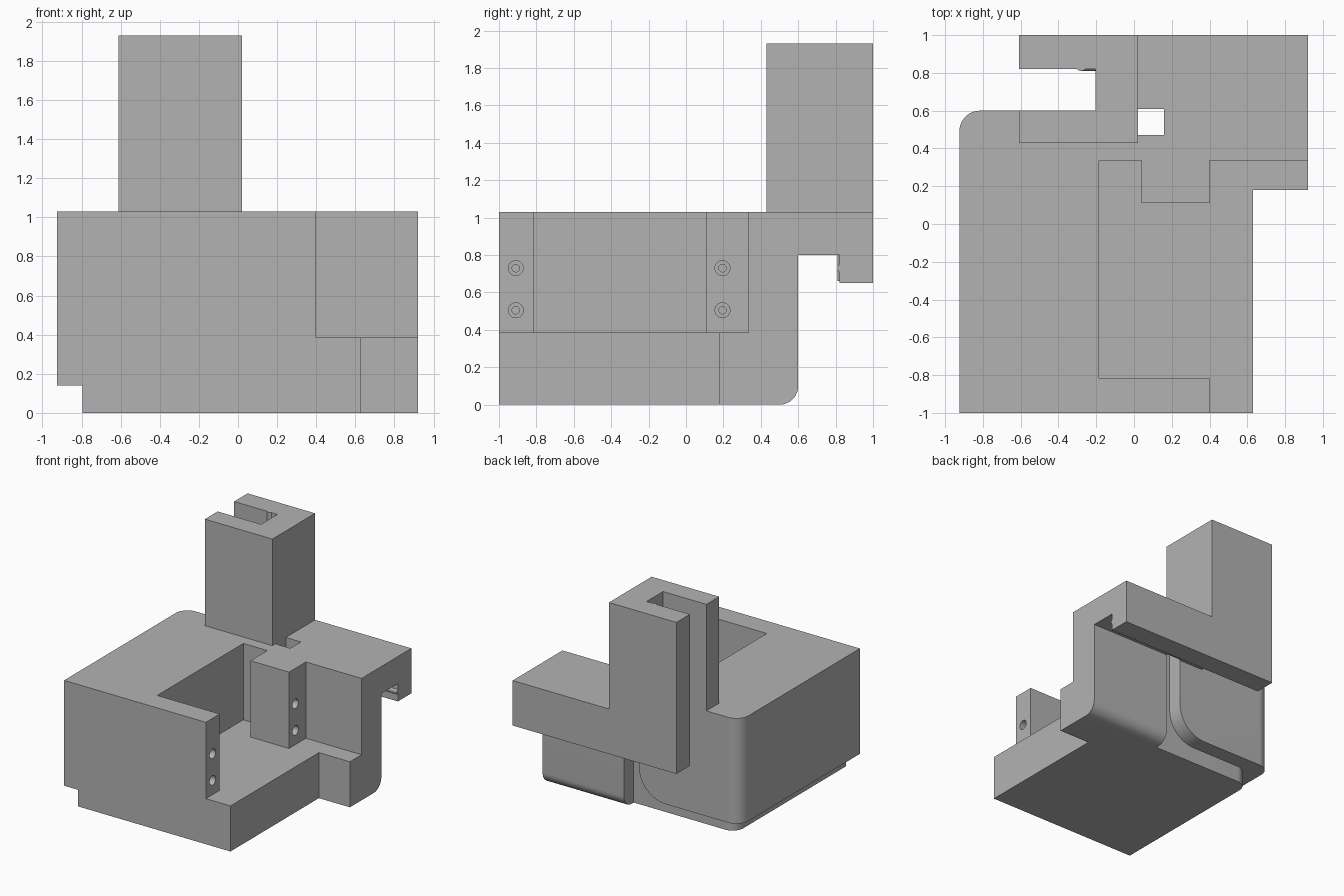
import bpy, bmesh, math
from mathutils import Vector

cube = bpy.data.objects.get("Cube")
if cube:
    bpy.data.objects.remove(cube, do_unlink=True)

grey = bpy.data.materials.new("plain grey")
grey.use_nodes = True
COLOR = (0.45, 0.45, 0.45, 1)
grey.diffuse_color = COLOR
grey.node_tree.nodes["Principled BSDF"].inputs["Base Color"].default_value = COLOR


def rounded(points, steps=12):
    """Corners are (a, b) or (a, b, radius) for a filleted right angle."""
    out = []
    for i, p in enumerate(points):
        c = Vector(p[:2])
        if len(p) == 2:
            out.append(c)
            continue
        u = (Vector(points[i - 1][:2]) - c).normalized()
        v = (Vector(points[(i + 1) % len(points)][:2]) - c).normalized()
        for k in range(steps + 1):
            t = math.pi / 2 * k / steps
            out.append(c + p[2] * (u + v - v * math.cos(t) - u * math.sin(t)))
    return out


def prism(name, axis, points, lo, hi):
    """Extrude a profile along x (y,z), y (x,z) or z (x,y)."""
    place = {"x": lambda p, h: (h, p.x, p.y),
             "y": lambda p, h: (p.x, h, p.y),
             "z": lambda p, h: (p.x, p.y, h)}[axis]
    pts = rounded(points)
    n = len(pts)
    bm = bmesh.new()
    a, b = [[bm.verts.new(place(p, h)) for p in pts] for h in (lo, hi)]
    bm.faces.new(a)
    bm.faces.new(b)
    for i in range(n):
        j = (i + 1) % n
        bm.faces.new((a[i], a[j], b[j], b[i]))
    bmesh.ops.recalc_face_normals(bm, faces=bm.faces)
    mesh = bpy.data.meshes.new(name)
    bm.to_mesh(mesh)
    bm.free()
    mesh.materials.append(grey)
    obj = bpy.data.objects.new(name, mesh)
    bpy.context.collection.objects.link(obj)
    return obj


def box(name, x, y, z):
    return prism(name, "z", [(x[0], y[0]), (x[1], y[0]), (x[1], y[1]), (x[0], y[1])], *z)


def rod(name, axis, a, b, r, lo, hi, sides=24):
    ring = [(a + r * math.cos(math.tau * k / sides), b + r * math.sin(math.tau * k / sides))
            for k in range(sides)]
    return prism(name, axis, ring, lo, hi)


def combine(target, tool, operation):
    mod = target.modifiers.new("join", "BOOLEAN")
    mod.operation = operation
    mod.solver = "EXACT"
    mod.object = tool
    bpy.context.view_layer.update()
    graph = bpy.context.evaluated_depsgraph_get()
    mesh = bpy.data.meshes.new_from_object(target.evaluated_get(graph))
    target.modifiers.clear()
    target.data = mesh
    bpy.data.objects.remove(tool, do_unlink=True)


TOP = 1.03

# Main housing with its rounded back corner
body = prism("mount_housing", "z", [(-.925, -1), (.63, -1), (.63, .3), (.16, .3),
                                    (.16, .6), (-.925, .6, .11)], 0, TOP)

solids = [
    # Right shoulder with rounded lower back edge
    prism("shoulder", "x", [(.18, 0), (.6, 0, .1), (.6, TOP), (.18, TOP)], .1, .92),
    # Hooked rail along the back
    prism("rail", "x", [(.5, .8), (.82, .8), (.82, .65), (1, .65), (1, TOP), (.5, TOP)],
          -.61, .92),
    # Tower
    box("tower", (-.61, .02), (.43, 1), (.9, 1.93)),
]
for s in solids:
    combine(body, s, "UNION")

cuts = [
    # Tower slot
    box("slot", (-.8, -.205), (.6, .82), (.5, 2.1)),
    # Open side ledge
    box("ledge", (.4, 1.1), (-1.1, .335), (.385, 1.2)),
    # Pocket around the inner post
    prism("pocket", "z", [(-.185, -.815), (.5, -.815), (.5, .11), (.04, .11),
                          (.04, .335), (-.185, .335)], .385, 1.2),
    # Cable channel: down the back, then along the lower edge
    box("channel", (.02, .16), (.47, .61), (-.1, 1.2)),
    prism("channel_bend", "y", [(.1, -.1), (-.4, -.1), (-.4, .14), (.02, .14, .25),
                                (.02, .45), (.1, .45)], .47, .7),
    prism("lower_step", "z", [(-.795, -1.1), (-.795, .47, .1), (-.1, .47), (-.1, .7),
                              (-1.1, .7), (-1.1, -1.1)], -.1, .14),
]
# Stepped screw holes
for y in (-.91, .195):
    for z in (.505, .73):
        cuts.append(rod("bore", "x", y, z, .04, .28, .45))
        cuts.append(rod("pilot", "x", y, z, .02, .16, .3))
for c in cuts:
    combine(body, c, "DIFFERENCE")

# Small retaining ridges in the rail and the slot
combine(body, rod("rail_ridge", "x", .838, .73, .028, -.28, .92), "UNION")
combine(body, rod("slot_ridge", "z", -.28, .838, .028, .66, 1.93), "UNION")

bpy.ops.object.select_all(action="DESELECT")
body.select_set(True)
bpy.context.view_layer.objects.active = body
bpy.ops.object.shade_smooth_by_angle(angle=math.radians(30))
